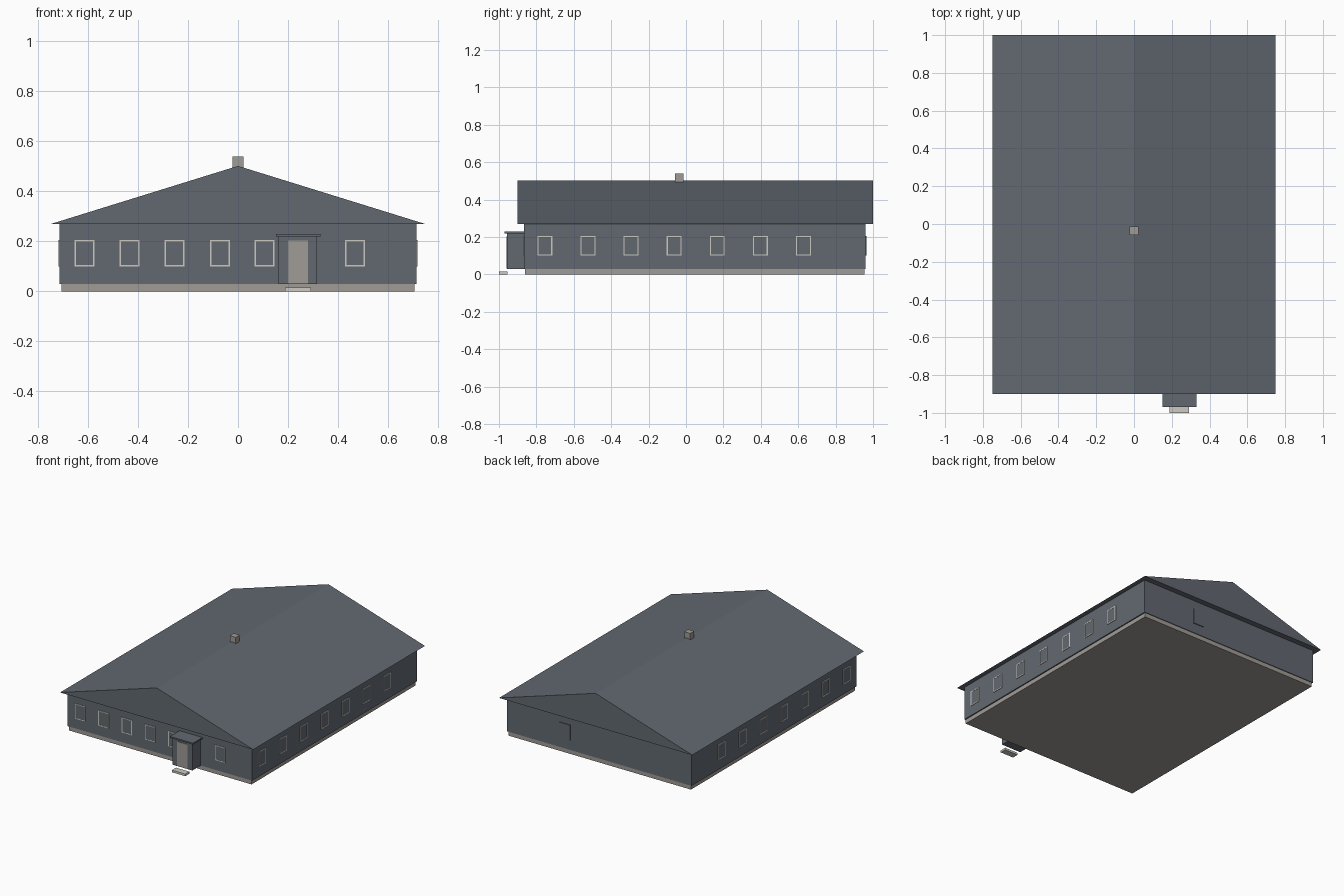
import bpy, bmesh
from mathutils import Matrix

if "Cube" in bpy.data.objects:
    bpy.data.objects.remove(bpy.data.objects["Cube"])


def material(name, rgb):
    m = bpy.data.materials.new(name)
    lin = [(c / 255 / 12.92 if c < 10 else ((c / 255 + 0.055) / 1.055) ** 2.4) for c in rgb]
    m.diffuse_color = (*lin, 1)
    m.use_nodes = True
    m.node_tree.nodes["Principled BSDF"].inputs["Base Color"].default_value = m.diffuse_color
    return m


SLATE = material("slate_grey", (98, 105, 113))
STONE = material("warm_stone", (160, 155, 149))
TRIM = material("pale_trim", (205, 202, 194))


def finish(name, bm, mat):
    bmesh.ops.recalc_face_normals(bm, faces=bm.faces)
    me = bpy.data.meshes.new(name)
    bm.to_mesh(me)
    bm.free()
    me.materials.append(mat)
    ob = bpy.data.objects.new(name, me)
    bpy.context.collection.objects.link(ob)
    return ob


def add_box(bm, x, y, z):
    """Box from three (low, high) ranges."""
    c = [(a + b) / 2 for a, b in (x, y, z)]
    s = [b - a for a, b in (x, y, z)]
    mat = Matrix.Translation(c) @ Matrix.Diagonal((*s, 1))
    bmesh.ops.create_cube(bm, size=1, matrix=mat)


def box(name, x, y, z, mat):
    bm = bmesh.new()
    add_box(bm, x, y, z)
    return finish(name, bm, mat)


# Main body
box("foundation", (-0.707, 0.707), (-0.86, 0.955), (0, 0.032), STONE)
box("walls", (-0.715, 0.715), (-0.865, 0.96), (0.03, 0.27), SLATE)
box("chimney", (-0.023, 0.023), (-0.058, -0.014), (0.46, 0.54), STONE)

# Solid gable roof: triangle extruded along y
bm = bmesh.new()
tri = bm.faces.new([bm.verts.new((x, -0.9, z)) for x, z in ((-0.748, 0.27), (0.748, 0.27), (0, 0.502))])
ext = bmesh.ops.extrude_face_region(bm, geom=[tri])["geom"]
bmesh.ops.translate(bm, vec=(0, 1.9, 0), verts=[v for v in ext if isinstance(v, bmesh.types.BMVert)])
finish("roof", bm, SLATE)

# Entrance porch
box("porch", (0.163, 0.317), (-0.957, -0.86), (0.03, 0.222), SLATE)
box("porch_roof", (0.152, 0.33), (-0.97, -0.86), (0.22, 0.23), SLATE)
box("door", (0.2, 0.28), (-0.96, -0.955), (0.032, 0.203), STONE)
box("front_step", (0.188, 0.292), (-1.0, -0.955), (0, 0.015), TRIM)

# Windows: a thin frame ring around a slate pane, flush on the wall
Z0, Z1, HALF, BAR, OUT = 0.1, 0.206, 0.04, 0.006, 0.004


def window(name, centre, wall, axis, side):
    frame, pane = bmesh.new(), bmesh.new()
    lo, hi = centre - HALF, centre + HALF

    def plate(bm, u, z, depth):
        d = tuple(sorted((wall, wall + side * depth)))
        add_box(bm, *((u, d) if axis == "y" else (d, u)), z)

    plate(frame, (lo, lo + BAR), (Z0, Z1), OUT)
    plate(frame, (hi - BAR, hi), (Z0, Z1), OUT)
    plate(frame, (lo + BAR, hi - BAR), (Z0, Z0 + BAR), OUT)
    plate(frame, (lo + BAR, hi - BAR), (Z1 - BAR, Z1), OUT)
    plate(pane, (lo + BAR, hi - BAR), (Z0 + BAR, Z1 - BAR), OUT - 0.001)
    finish(name + "_frame", frame, TRIM)
    finish(name + "_pane", pane, SLATE)


for i, x in enumerate((-0.615, -0.434, -0.254, -0.073, 0.107, 0.469)):
    window(f"front_window_{i + 1}", x, -0.865, "y", -1)
for i in range(7):
    y = -0.755 + 0.2305 * i
    window(f"right_window_{i + 1}", y, 0.715, "x", 1)
    window(f"left_window_{i + 1}", y, -0.715, "x", -1)

# Plain shutter on the back wall
box("back_shutter", (0.222, 0.302), (0.958, 0.966), (Z0, Z1), SLATE)
